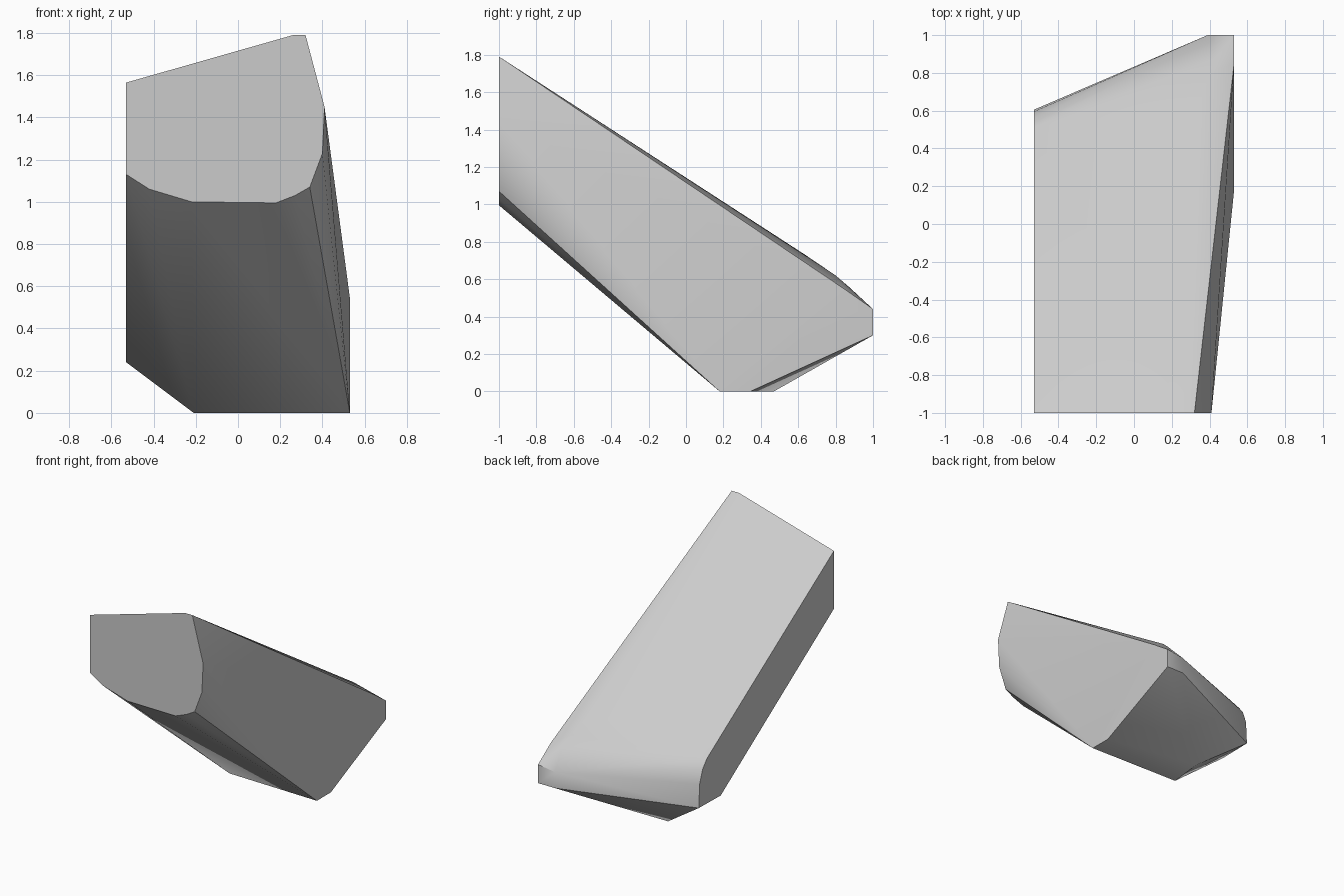
import bpy
import bmesh
import math

default_cube = bpy.data.objects.get("Cube")
if default_cube:
    bpy.data.objects.remove(default_cube, do_unlink=True)


def flat_material(name, colour):
    material = bpy.data.materials.new(name)
    material.use_nodes = True
    material.diffuse_color = colour
    material.node_tree.nodes["Principled BSDF"].inputs["Base Color"].default_value = colour
    return material


def hull_object(name, points, material):
    """Wrap a closed convex skin around the section profiles."""
    bm = bmesh.new()
    for point in points:
        bm.verts.new(point)
    result = bmesh.ops.convex_hull(bm, input=bm.verts[:])
    unused = [v for v in bm.verts if not v.link_faces]
    bmesh.ops.delete(bm, geom=unused, context="VERTS")
    # Merge the triangles of nearly flat areas
    bmesh.ops.dissolve_limit(bm, angle_limit=math.radians(1),
                             verts=bm.verts[:], edges=bm.edges[:])
    bmesh.ops.recalc_face_normals(bm, faces=bm.faces[:])
    mesh = bpy.data.meshes.new(name)
    bm.to_mesh(mesh)
    bm.free()
    mesh.materials.append(material)
    obj = bpy.data.objects.new(name, mesh)
    bpy.context.collection.objects.link(obj)
    return obj


side = 0.53   # half width
length = 1.0  # half length

# Flat front end: x, z
front_end = [(-side, 1.13), (-0.42, 1.06), (-0.22, 1.0), (0.18, 0.995),
             (0.27, 1.03), (0.34, 1.07), (0.4, 1.23), (0.41, 1.45),
             (0.32, 1.79), (0.26, 1.79), (-side, 1.565)]
# Flat wall with a rounded rear corner: y, z
short_wall = [(0.345, 0.24), (0.605, 0.245), (0.595, 0.42),
              (0.56, 0.52), (0.51, 0.58)]
# Opposite wall, running to the rear tip: y, z
long_wall = [(0.18, 0), (0.345, 0), (length, 0.3), (length, 0.44), (0.85, 0.545)]
# Underside: x, y
underside = [(-0.21, 0.2), (-0.18, 0.47)]
# Rounded shoulder falling to the rear tip: x, y, z
shoulder = [(0.35, 0.63, 0.735), (0.4, 0.8, 0.62), (0.42, 0.87, 0.56),
            (0.39, length, 0.3), (0.39, length, 0.42)]

points = [(x, -length, z) for x, z in front_end]
points += [(-side, y, z) for y, z in short_wall]
points += [(side, y, z) for y, z in long_wall]
points += [(x, y, 0) for x, y in underside]
points += shoulder

stone_grey = flat_material("stone_grey", (0.6, 0.6, 0.6, 1))
block = hull_object("slanted_block", points, stone_grey)

# Smooth the rounded areas, keep the hard edges
bpy.ops.object.select_all(action="DESELECT")
block.select_set(True)
bpy.context.view_layer.objects.active = block
bpy.ops.object.shade_smooth_by_angle(angle=math.radians(30))
